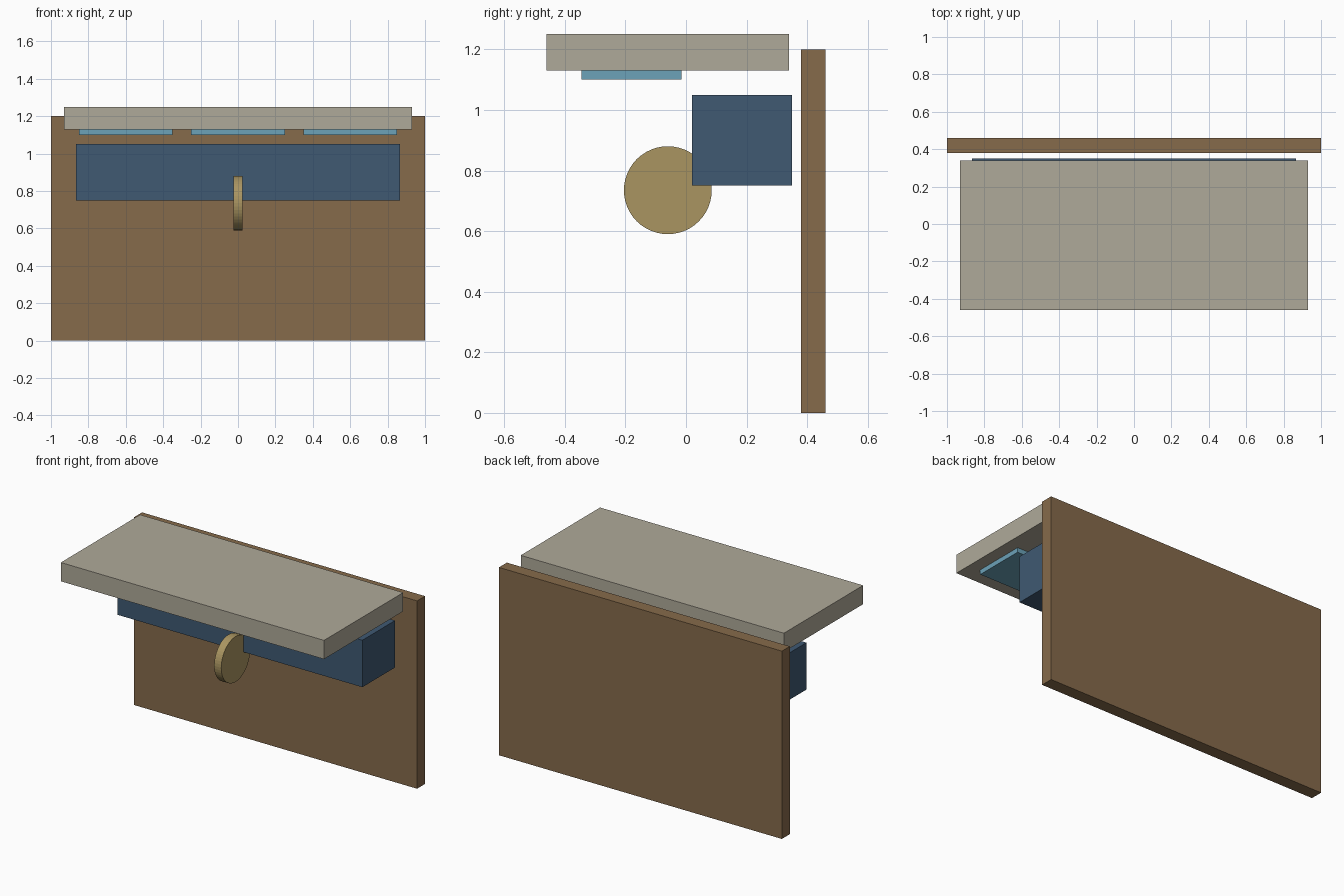
import bpy
import math

if "Cube" in bpy.data.objects:
    bpy.data.objects.remove(bpy.data.objects["Cube"])


def material(name, rgb):
    m = bpy.data.materials.new(name)
    m.diffuse_color = (*rgb, 1)
    m.use_nodes = True
    m.node_tree.nodes["Principled BSDF"].inputs["Base Color"].default_value = m.diffuse_color
    return m


def box(name, x, y, z, mat):
    """Box from (min, max) ranges on each axis."""
    bpy.ops.mesh.primitive_cube_add(size=1, location=[sum(r) / 2 for r in (x, y, z)])
    o = bpy.context.object
    o.name = name
    o.scale = [r[1] - r[0] for r in (x, y, z)]
    bpy.ops.object.transform_apply(location=False, rotation=False, scale=True)
    o.data.materials.append(mat)
    return o


wood = material("wood", (0.24, 0.145, 0.07))
stone = material("stone", (0.43, 0.40, 0.32))
navy = material("navy", (0.05, 0.10, 0.17))
glass = material("light_blue", (0.15, 0.36, 0.48))
brass = material("brass", (0.40, 0.30, 0.12))

# Upright back panel
box("back_panel", (-1, 1), (0.38, 0.46), (0, 1.2), wood)

# Overhanging top slab
box("top_slab", (-0.93, 0.93), (-0.46, 0.34), (1.13, 1.25), stone)

# Long box under the slab
box("long_box", (-0.865, 0.865), (0.02, 0.35), (0.75, 1.05), navy)

# Three thin plates on the underside of the slab
for side, cx in (("left", -0.6), ("middle", 0), ("right", 0.6)):
    box("under_plate_" + side, (cx - 0.25, cx + 0.25), (-0.345, -0.015), (1.10, 1.13), glass)

# Upright disc on the front of the long box
bpy.ops.mesh.primitive_cylinder_add(vertices=48, radius=0.145, depth=0.05,
                                    location=(0, -0.06, 0.735),
                                    rotation=(0, math.pi / 2, 0))
disc = bpy.context.object
disc.name = "front_disc"
disc.data.materials.append(brass)
